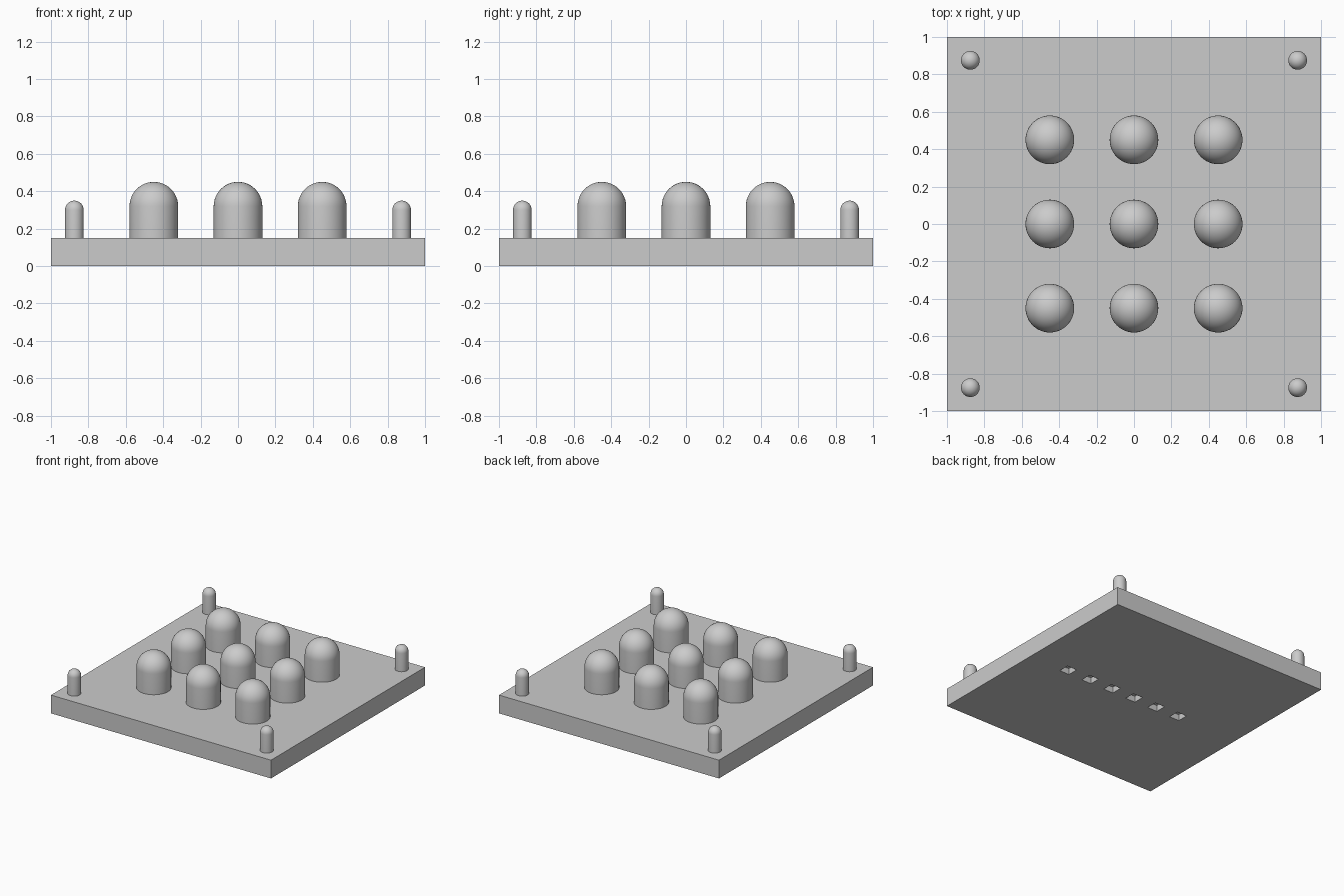
import bpy, bmesh, math
from mathutils import Vector, Matrix

default = bpy.data.objects.get("Cube")
if default:
    bpy.data.objects.remove(default, do_unlink=True)

PLATE_TOP = 0.15

# One plain grey for everything
grey = bpy.data.materials.new("plain_grey")
grey.use_nodes = True
grey.diffuse_color = (0.6, 0.6, 0.6, 1)
grey.node_tree.nodes["Principled BSDF"].inputs["Base Color"].default_value = (0.6, 0.6, 0.6, 1)


def add_object(name, mesh, location=(0, 0, 0)):
    obj = bpy.data.objects.new(name, mesh)
    obj.location = location
    bpy.context.collection.objects.link(obj)
    return obj


def box_mesh(name, boxes):
    """Mesh of separate boxes, each given as (centre, size)."""
    bm = bmesh.new()
    for centre, size in boxes:
        bmesh.ops.create_cube(bm, size=1, matrix=Matrix.Translation(centre) @ Matrix.Diagonal((*size, 1)))
    mesh = bpy.data.meshes.new(name)
    bm.to_mesh(mesh)
    bm.free()
    mesh.materials.append(grey)
    return mesh


def domed_post_mesh(name, radius, height, segments=48, rings=12):
    """Cylinder with a hemispherical top, turned from a profile."""
    shoulder = height - radius
    profile = [Vector((0, 0, 0)), Vector((radius, 0, 0))]
    for i in range(rings + 1):
        a = math.pi / 2 * i / rings
        profile.append(Vector((radius * math.cos(a), 0, shoulder + radius * math.sin(a))))
    bm = bmesh.new()
    verts = [bm.verts.new(p) for p in profile]
    edges = [bm.edges.new(pair) for pair in zip(verts, verts[1:])]
    bmesh.ops.spin(bm, geom=verts + edges, cent=(0, 0, 0), axis=(0, 0, 1),
                   angle=math.tau, steps=segments)
    bmesh.ops.remove_doubles(bm, verts=bm.verts, dist=0.0001)
    bmesh.ops.recalc_face_normals(bm, faces=bm.faces)
    mesh = bpy.data.meshes.new(name)
    bm.to_mesh(mesh)
    bm.free()
    mesh.materials.append(grey)
    return mesh


def smooth(obj):
    bpy.ops.object.select_all(action='DESELECT')
    obj.select_set(True)
    bpy.context.view_layer.objects.active = obj
    bpy.ops.object.shade_smooth_by_angle(angle=math.radians(35))


# Base plate with a row of square pockets underneath
plate = add_object("base_plate", box_mesh("base_plate", [((0, 0, PLATE_TOP / 2), (2, 2, PLATE_TOP))]))
pockets = [((0.107 + 0.216 * (i - 2.5), 0, 0), (0.09, 0.09, 0.1)) for i in range(6)]
cutter = add_object("pocket_cutter", box_mesh("pocket_cutter", pockets))
cutter.hide_render = True
cut = plate.modifiers.new("pockets", 'BOOLEAN')
cut.operation = 'DIFFERENCE'
cut.solver = 'EXACT'
cut.object = cutter
bpy.context.view_layer.objects.active = plate
plate.select_set(True)
bpy.ops.object.modifier_apply(modifier=cut.name)
bpy.data.objects.remove(cutter, do_unlink=True)

# Three by three grid of domed buttons
button_mesh = domed_post_mesh("domed_button", 0.13, 0.30)
for row, y in zip(("front", "middle", "back"), (-0.45, 0, 0.45)):
    for side, x in zip(("right", "centre", "left"), (-0.45, 0, 0.45)):
        button = add_object(f"button_{row}_{side}", button_mesh, (x, y, PLATE_TOP))
smooth(button)

# Round-topped peg at each corner
peg_mesh = domed_post_mesh("corner_peg", 0.05, 0.20, segments=32, rings=8)
for row, y in (("front", -0.875), ("back", 0.875)):
    for side, x in (("right", -0.875), ("left", 0.875)):
        peg = add_object(f"peg_{row}_{side}", peg_mesh, (x, y, PLATE_TOP))
smooth(peg)
